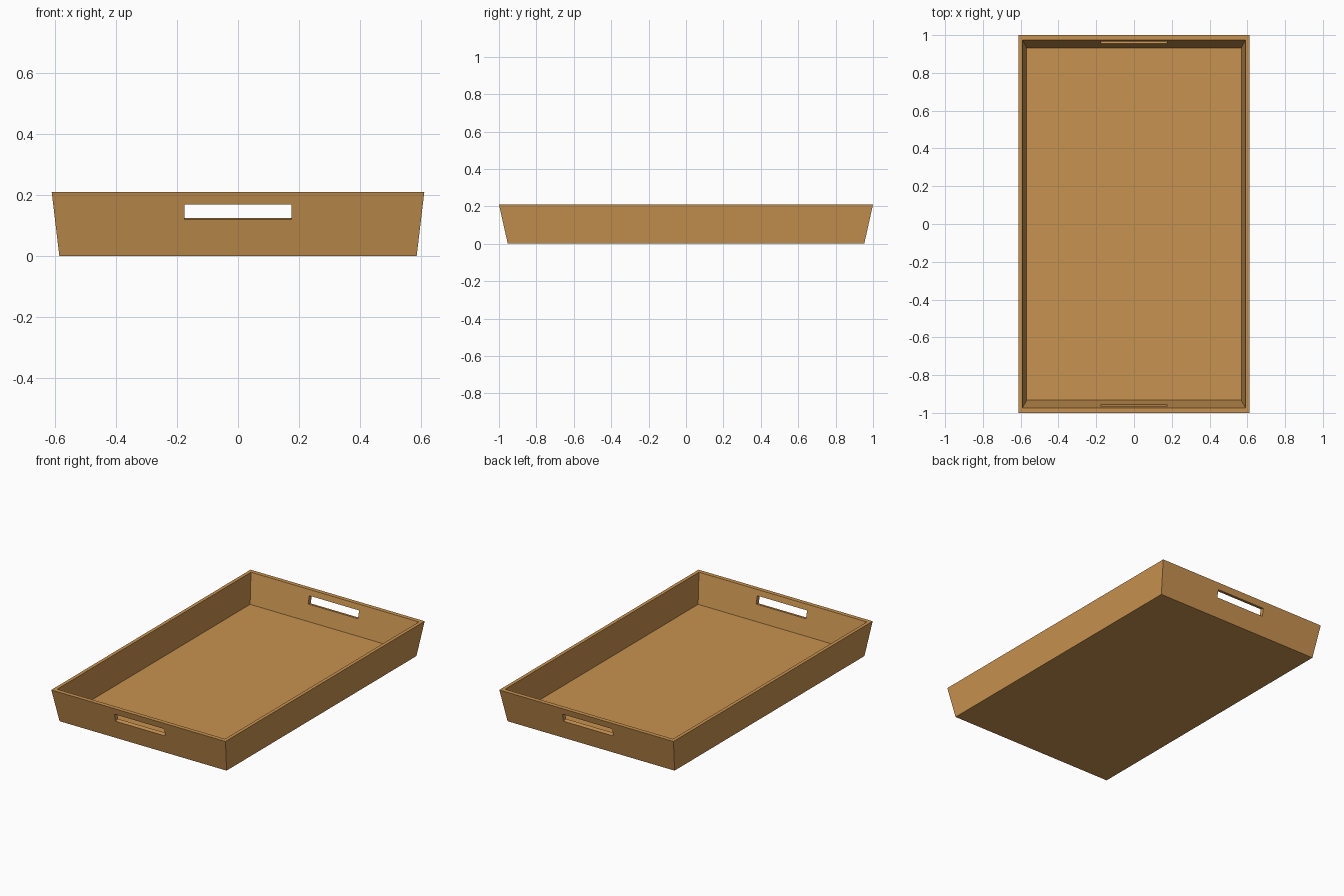
import bpy, bmesh, math
from mathutils import Matrix

if "Cube" in bpy.data.objects:
    bpy.data.objects.remove(bpy.data.objects["Cube"])

H = 0.21        # overall height
FLOOR = 0.027   # floor thickness

wood = bpy.data.materials.new("warm_wood")
wood.diffuse_color = (0.58, 0.29, 0.08, 1)
wood.use_nodes = True
wood.node_tree.nodes["Principled BSDF"].inputs["Base Color"].default_value = wood.diffuse_color


def make_object(name, bm):
    bmesh.ops.recalc_face_normals(bm, faces=bm.faces)
    mesh = bpy.data.meshes.new(name)
    bm.to_mesh(mesh)
    bm.free()
    mesh.materials.append(wood)
    ob = bpy.data.objects.new(name, mesh)
    bpy.context.collection.objects.link(ob)
    return ob


# Tray shell: rectangular rings joined from the underside, over the rim, to the floor
bm = bmesh.new()
rings = []
for hx, hy, z in ((0.587, 0.953, 0), (0.612, 1.0, H), (0.590, 0.973, H), (0.568, 0.933, FLOOR)):
    rings.append([bm.verts.new((sx * hx, sy * hy, z))
                  for sx, sy in ((-1, -1), (1, -1), (1, 1), (-1, 1))])
for a, b in zip(rings, rings[1:]):
    for i in range(4):
        j = (i + 1) % 4
        bm.faces.new((a[i], a[j], b[j], b[i]))
bm.faces.new(rings[0][::-1])
bm.faces.new(rings[-1])
tray = make_object("tray", bm)

# Handle slots: cut square to the leaning end walls
lean = math.atan(0.047 / H)
bm = bmesh.new()
for s in (-1, 1):
    m = (Matrix.Translation((0, s * 0.973, 0.1475)) @ Matrix.Rotation(-s * lean, 4, 'X')
         @ Matrix.Diagonal((0.35, 0.12, 0.05, 1)))
    bmesh.ops.create_cube(bm, size=1, matrix=m)
cutter = make_object("handle_slot_cutter", bm)
cutter.hide_render = True

mod = tray.modifiers.new("handle_slots", 'BOOLEAN')
mod.operation = 'DIFFERENCE'
mod.solver = 'EXACT'
mod.object = cutter
bpy.context.view_layer.objects.active = tray
bpy.ops.object.modifier_apply(modifier=mod.name)
bpy.data.objects.remove(cutter)
